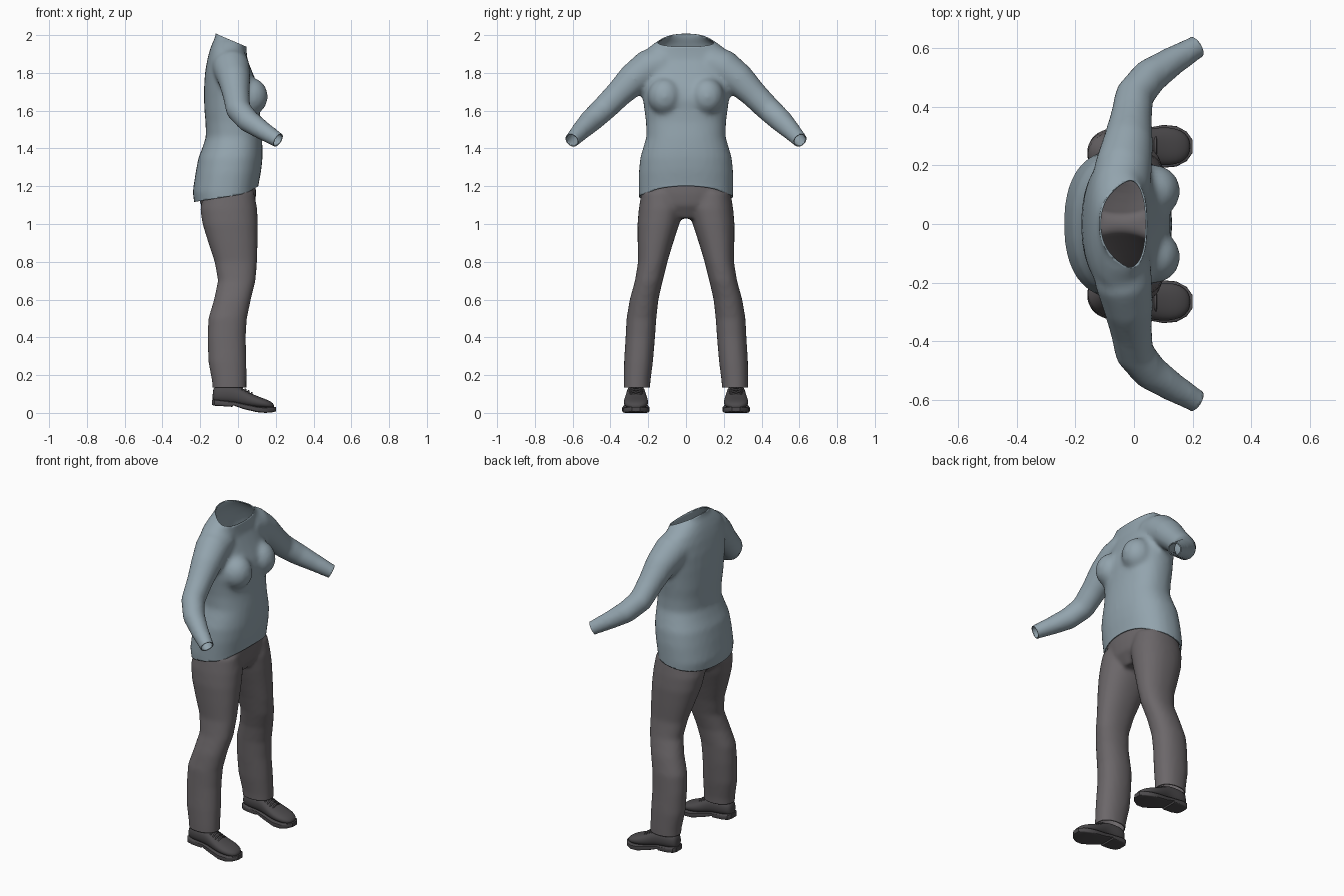
import bpy, bmesh, math
from mathutils import Vector

if "Cube" in bpy.data.objects:
    bpy.data.objects.remove(bpy.data.objects["Cube"], do_unlink=True)


def material(name, rgb):
    m = bpy.data.materials.new(name)
    m.use_nodes = True
    col = (*rgb, 1)
    m.diffuse_color = col
    bsdf = m.node_tree.nodes["Principled BSDF"]
    bsdf.inputs["Base Color"].default_value = col
    bsdf.inputs["Roughness"].default_value = 0.8
    return m


BLUE = material("dusty blue cloth", (.29, .37, .42))
GREY = material("warm grey cloth", (.148, .135, .142))
DARK = material("dark grey leather", (.072, .068, .072))


def loft(bm, rings, power=2.0, sides=32):
    """Skin a closed tube over (centre, u, v) superellipse rings."""
    def p(t):
        return math.copysign(abs(t) ** (2 / power), t)
    loops = []
    for c, u, v in rings:
        angles = [math.tau * i / sides for i in range(sides)]
        loops.append([bm.verts.new(c + u * p(math.cos(a)) + v * p(math.sin(a))) for a in angles])
    for a, b in zip(loops, loops[1:]):
        for i in range(sides):
            j = (i + 1) % sides
            bm.faces.new((a[i], a[j], b[j], b[i]))
    bm.faces.new(loops[0][::-1])
    bm.faces.new(loops[-1])


def level(z, x0, x1, y0, y1):
    """Horizontal ring from its extents."""
    return (Vector(((x0 + x1) / 2, (y0 + y1) / 2, z)),
            Vector(((x1 - x0) / 2, 0, 0)), Vector((0, (y1 - y0) / 2, 0)))


def upright(x, y, half, z0, z1):
    """Ring across a shoe, facing along x."""
    return (Vector((x, y, (z0 + z1) / 2)), Vector((0, half, 0)), Vector((0, 0, (z1 - z0) / 2)))


def tube(bm, points, sides=24):
    """Round tube through (position, radius) points."""
    pos = [Vector(p) for p, r in points]
    rings = []
    for i, (p, r) in enumerate(points):
        t = (pos[min(i + 1, len(pos) - 1)] - pos[max(i - 1, 0)]).normalized()
        u = t.cross(Vector((1, 0, 0))).normalized()
        rings.append((pos[i], u * r, t.cross(u) * r))
    loft(bm, rings, sides=sides)


def finish(bm, name, mat):
    bmesh.ops.recalc_face_normals(bm, faces=bm.faces)
    me = bpy.data.meshes.new(name)
    bm.to_mesh(me)
    bm.free()
    ob = bpy.data.objects.new(name, me)
    bpy.context.collection.objects.link(ob)
    me.materials.append(mat)
    me.shade_smooth()
    return ob


def fuse(ob, mat, voxel, rounds):
    """Merge overlapping volumes into one soft surface."""
    rm = ob.modifiers.new("merge", 'REMESH')
    rm.mode = 'VOXEL'
    rm.voxel_size = voxel
    sm = ob.modifiers.new("soften", 'SMOOTH')
    sm.factor, sm.iterations = .5, rounds
    dg = bpy.context.evaluated_depsgraph_get()
    me = bpy.data.meshes.new_from_object(ob.evaluated_get(dg))
    ob.modifiers.clear()
    ob.data = me
    me.materials.clear()
    me.materials.append(mat)


def trim(ob, planes, reshape=None):
    """Open the garment by cutting away everything beyond each plane."""
    bm = bmesh.new()
    bm.from_mesh(ob.data)
    for co, no in planes:
        bmesh.ops.bisect_plane(bm, geom=bm.verts[:] + bm.edges[:] + bm.faces[:], dist=1e-5,
                               plane_co=co, plane_no=no, clear_outer=True)
    if reshape:
        for v in bm.verts:
            reshape(v.co)
    bm.to_mesh(ob.data)
    bm.free()
    ob.data.shade_smooth()
    hem = ob.modifiers.new("cloth thickness", 'SOLIDIFY')
    hem.thickness, hem.offset = .006, -1


# Shirt: body, bust and sleeves
bm = bmesh.new()
body = [(1.06, -.225, .1, .245), (1.17, -.24, .108, .25), (1.27, -.225, .122, .25),
        (1.35, -.21, .13, .243), (1.4, -.19, .13, .228), (1.46, -.17, .127, .21), (1.54, -.172, .118, .212),
        (1.6, -.178, .118, .22), (1.66, -.18, .125, .228), (1.72, -.18, .112, .235),
        (1.8, -.175, .078, .24), (1.87, -.163, .05, .24), (1.92, -.15, .045, .215),
        (1.96, -.135, .045, .165), (1.99, -.12, .043, .115), (2.05, -.115, .043, .09)]
loft(bm, [level(z, a, b, -h, h) for z, a, b, h in body], 2.3)
for s in (-1, 1):
    bust = bmesh.ops.create_uvsphere(bm, u_segments=24, v_segments=16, radius=.09)
    for v in bust["verts"]:
        v.co = Vector((v.co.x + .068, v.co.y + s * .112, v.co.z * 1.1 + 1.675))
    tube(bm, [((x, s * y, z), r) for x, y, z, r in (
        (-.045, .12, 1.85, .1), (-.035, .2, 1.825, .098), (-.02, .28, 1.765, .086),
        (-.01, .36, 1.685, .072), (.002, .44, 1.605, .067), (.055, .505, 1.545, .062),
        (.13, .555, 1.495, .051), (.21, .602, 1.445, .041), (.25, .626, 1.42, .04))])
shirt = finish(bm, "shirt", BLUE)
fuse(shirt, BLUE, .013, 9)


def arch_hem(co):
    # Raise the front hem at the middle
    if co.x > 0 and co.z < 1.3 and abs(co.y) < .24:
        co.z += .03 * (1 - (co.y / .24) ** 2) * min(1, (1.3 - co.z) / .12) * min(1, co.x / .08)


cuffs = [((.212, s * .604, 1.444), (.74, s * .44, -.46)) for s in (-1, 1)]
trim(shirt, cuffs + [((-.1, 0, 2), (.39, 0, .92)), ((.1, 0, 1.17), (.16, 0, -1))], arch_hem)

# Trousers: hips and legs
bm = bmesh.new()
hips = [(1.25, -.2, .09, .23), (1.16, -.212, .096, .236), (1.1, -.198, .09, .225), (1.03, -.12, .05, .08)]
loft(bm, [level(z, a, b, -h, h) for z, a, b, h in hips], 2.2)
leg = [(1.17, -.18, .085, .03, .235), (1.08, -.2, .102, .015, .25), (1, -.188, .105, .035, .257),
       (.9, -.157, .104, .068, .256), (.8, -.124, .101, .098, .254), (.7, -.106, .093, .123, .27),
       (.6, -.127, .068, .146, .298), (.5, -.157, .047, .157, .315), (.4, -.161, .041, .164, .32),
       (.27, -.157, .045, .175, .328), (.17, -.138, .045, .188, .33), (.08, -.13, .045, .193, .33)]
for s in (-1, 1):
    loft(bm, [level(z, a, b, s * c, s * d) for z, a, b, c, d in leg], 2.2)
trousers = finish(bm, "trousers", GREY)
fuse(trousers, GREY, .012, 6)
trim(trousers, [((0, 0, 1.22), (0, 0, 1)), ((0, 0, .135), (0, 0, -1))])

# Shoes: upper, sole with heel, and laces
upper = [(-.135, .022, .06, .11), (-.125, .04, .055, .145), (-.09, .05, .05, .15), (-.03, .05, .045, .15),
         (.01, .053, .04, .14), (.05, .06, .03, .113), (.1, .067, .025, .089), (.145, .062, .022, .074),
         (.175, .046, .022, .06), (.192, .02, .024, .045)]
sole = [(-.138, .028, .042, .07), (-.125, .045, .038, .07), (-.09, .054, .036, .066),
        (-.03, .053, .032, .06), (-.026, .053, .04, .06), (.03, .06, .02, .048), (.1, .073, .004, .034),
        (.145, .069, 0, .03), (.18, .05, .003, .031), (.2, .022, .008, .032)]
for s, side in ((1, "left"), (-1, "right")):
    y = s * .265
    bm = bmesh.new()
    loft(bm, [upright(x, y, h, a, b) for x, h, a, b in upper], 2.3, 24)
    ob = finish(bm, side + "_shoe_upper", DARK)
    ob.modifiers.new("round", 'SUBSURF').levels = 1
    bm = bmesh.new()
    loft(bm, [upright(x, y, h, a, b) for x, h, a, b in sole], 8, 24)
    ob = finish(bm, side + "_shoe_sole", DARK)
    bpy.context.view_layer.objects.active = ob
    ob.select_set(True)
    bpy.ops.object.shade_smooth_by_angle(angle=math.radians(35))
    ob.select_set(False)
    bm = bmesh.new()
    for i in range(4):
        x, z = .022 + .017 * i, .135 - .0095 * i
        tube(bm, [((x, y + .035 * t, z - .016 * t * t), .005) for t in (-1, -.5, 0, .5, 1)], 8)
    finish(bm, side + "_shoe_laces", DARK)
